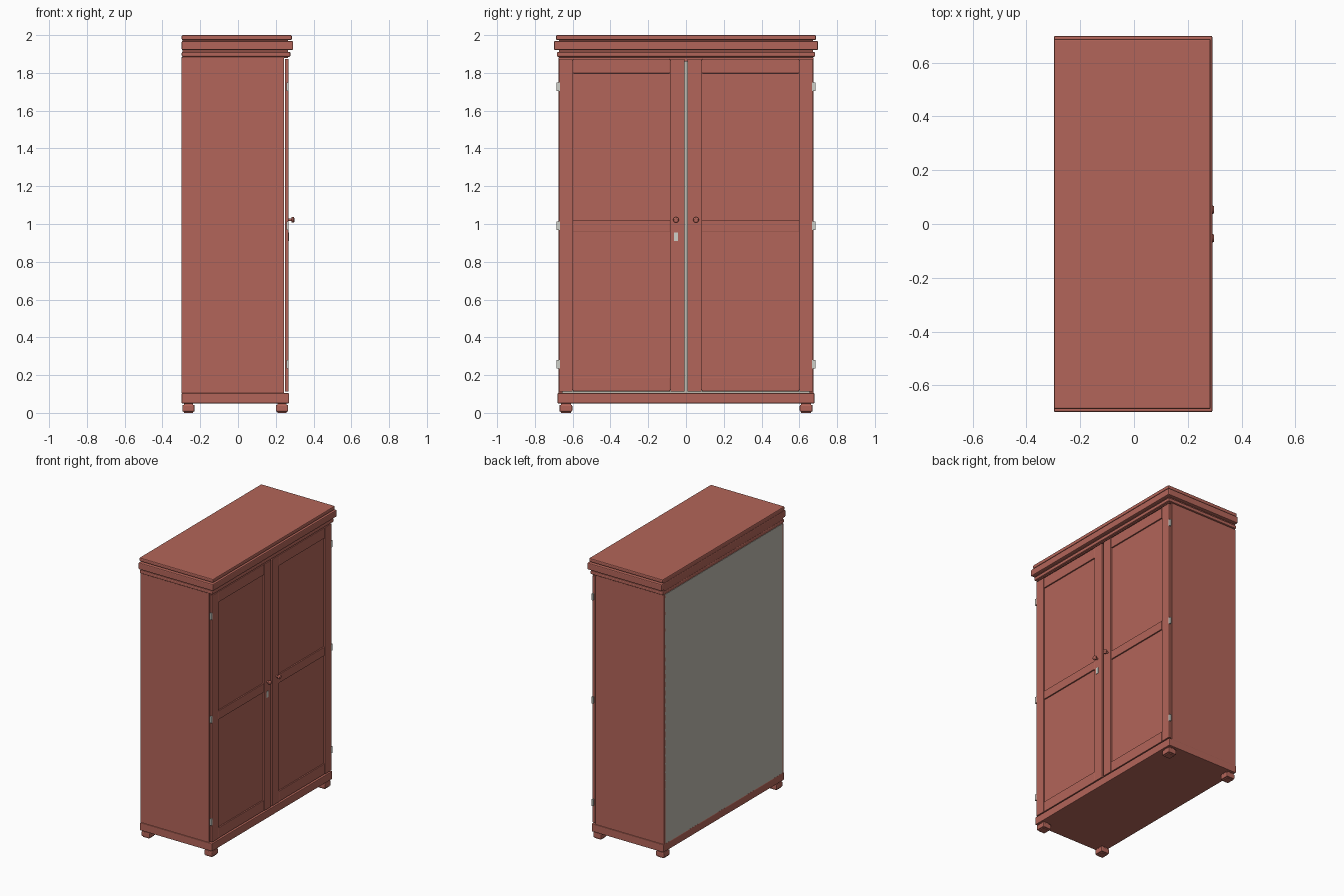
import bpy
import math

cube = bpy.data.objects.get("Cube")
if cube:
    bpy.data.objects.remove(cube, do_unlink=True)


def material(name, rgb):
    m = bpy.data.materials.new(name)
    m.use_nodes = True
    m.diffuse_color = (*rgb, 1)
    m.node_tree.nodes["Principled BSDF"].inputs["Base Color"].default_value = (*rgb, 1)
    return m


WOOD = material("red stained wood", (0.45, 0.13, 0.10))
BOARD = material("grey back board", (0.52, 0.50, 0.43))
METAL = material("pale metal", (0.62, 0.63, 0.58))


def finish(obj, name, mat, bevel, segments=2):
    obj.name = obj.data.name = name
    obj.data.materials.append(mat)
    if bevel:
        mod = obj.modifiers.new("soft edges", 'BEVEL')
        mod.width = bevel
        mod.segments = segments
        mod.limit_method = 'ANGLE'
    return obj


def box(name, x, y, z, mat=WOOD, bevel=0.0):
    """Box from (min, max) ranges along each axis."""
    spans = (x, y, z)
    bpy.ops.mesh.primitive_cube_add(size=1, location=[sum(s) / 2 for s in spans])
    obj = bpy.context.object
    obj.scale = [abs(s[1] - s[0]) for s in spans]
    bpy.ops.object.transform_apply(location=False, rotation=False, scale=True)
    return finish(obj, name, mat, bevel)


def rod(name, x0, x1, y, z, radius, bevel=0.0):
    """Round bar along x."""
    bpy.ops.mesh.primitive_cylinder_add(vertices=24, radius=radius, depth=x1 - x0,
                                        location=((x0 + x1) / 2, y, z),
                                        rotation=(0, math.pi / 2, 0))
    obj = finish(bpy.context.object, name, WOOD, bevel)
    bpy.ops.object.shade_smooth_by_angle()
    return obj


BACK = -0.298

# Carcass: plinth, floor, roof, back
box("plinth", (BACK, 0.27), (-0.68, 0.68), (0.05, 0.105), bevel=0.004)
box("carcass_roof", (BACK + 0.01, 0.243), (-0.655, 0.655), (1.86, 1.885))
box("back_panel", (BACK, BACK + 0.008), (-0.662, 0.662), (0.105, 1.885), BOARD)

# Cornice: three stacked mouldings on a recessed core
box("cornice_core", (BACK + 0.003, 0.265), (-0.672, 0.672), (1.88, 1.985))
box("cornice_lower", (BACK, 0.278), (-0.684, 0.684), (1.885, 1.911), bevel=0.007)
box("cornice_middle", (BACK, 0.292), (-0.699, 0.699), (1.921, 1.969), bevel=0.006)
box("cornice_upper", (BACK, 0.285), (-0.688, 0.688), (1.974, 2.0), bevel=0.006)

for side, s in (("near", -1), ("far", 1)):
    def span(a, b):
        return tuple(sorted((s * a, s * b)))

    # Side wall
    box(f"{side}_side_wall", (BACK, 0.243), span(0.655, 0.674), (0.105, 1.882))

    # Block feet
    for end, x in (("back", (-0.295, -0.23)), ("front", (0.2, 0.266))):
        box(f"{side}_{end}_foot", x, span(0.602, 0.67), (0.006, 0.043), bevel=0.006)
        box(f"{side}_{end}_foot_neck", (x[0] + 0.008, x[1] - 0.008),
            span(0.61, 0.662), (0.0, 0.052))

    # Framed door
    front = 0.268
    box(f"{side}_door_panel", (0.249, 0.257), span(0.07, 0.62), (0.12, 1.868))
    box(f"{side}_door_outer_stile", (0.248, front), span(0.6, 0.673), (0.113, 1.874), bevel=0.002)
    box(f"{side}_door_inner_stile", (0.248, front), span(0.007, 0.083), (0.113, 1.874), bevel=0.002)
    for rail, z in (("bottom", (0.114, 0.188)), ("middle", (0.96, 1.022)), ("top", (1.798, 1.873))):
        box(f"{side}_door_{rail}_rail", (0.25, front - 0.002), span(0.085, 0.598), z, bevel=0.002)

    # Turned knob
    rod(f"{side}_knob_stem", front - 0.002, 0.285, s * 0.053, 1.022, 0.007)
    rod(f"{side}_knob_head", 0.282, 0.298, s * 0.053, 1.022, 0.015, bevel=0.005)

    # Hinges
    for level, z in (("lower", 0.258), ("middle", 0.99), ("upper", 1.727)):
        box(f"{side}_{level}_hinge", (0.256, 0.268), span(0.668, 0.685),
            (z - 0.023, z + 0.023), METAL)

# Keyhole plate on the near door
box("keyhole_plate", (0.267, 0.271), (-0.064, -0.043), (0.911, 0.955), METAL)
